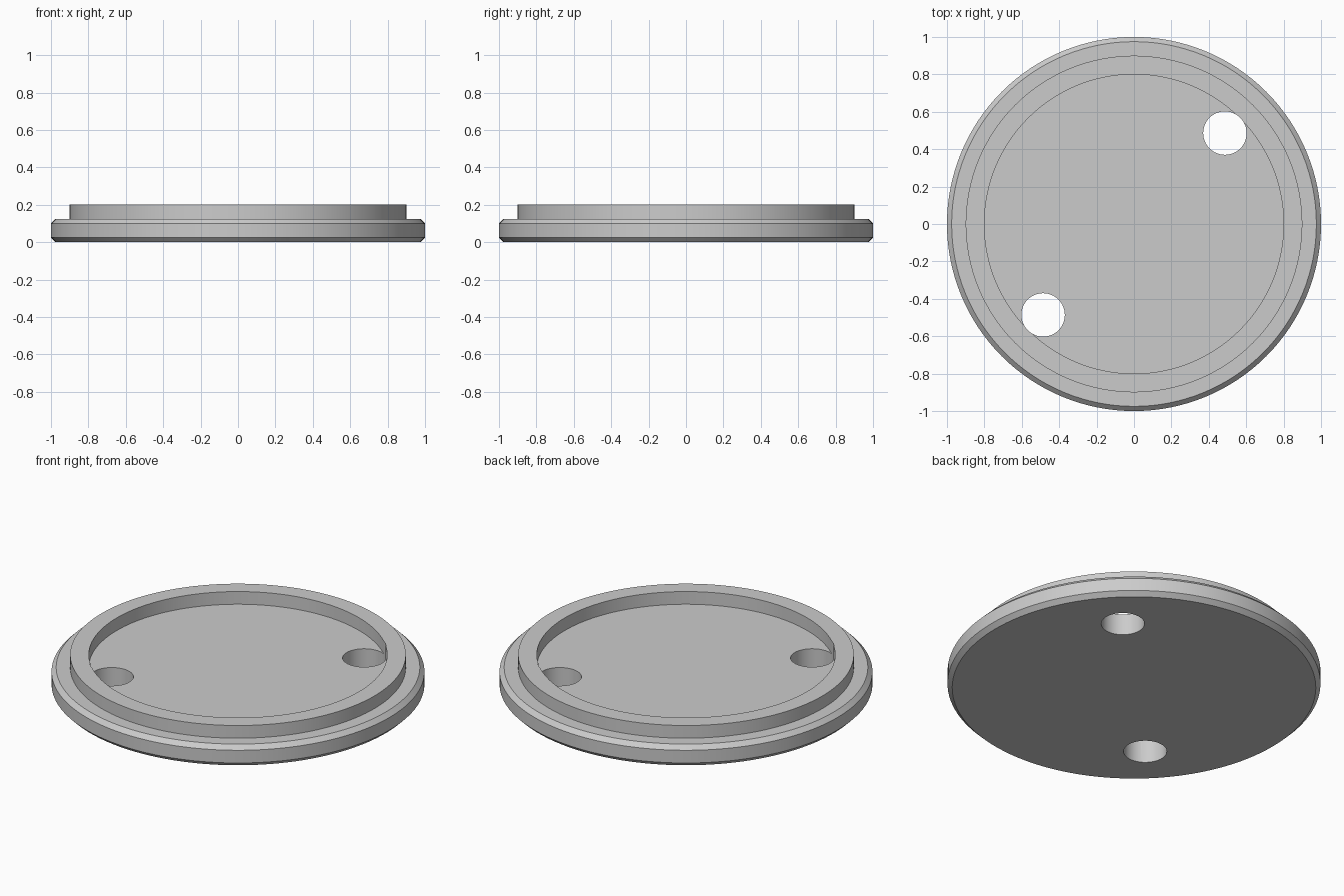
import bpy
import bmesh
from math import radians
from mathutils import Matrix, Vector

cube = bpy.data.objects.get("Cube")
if cube:
    bpy.data.objects.remove(cube, do_unlink=True)

SEGMENTS = 128
RADIUS, CHAMFER, PLATE_TOP = 1.0, 0.025, 0.125
RIM_OUTER, RIM_INNER, RIM_TOP = 0.9, 0.8, 0.2
HOLE_RADIUS, HOLE_OFFSET = 0.116, 0.486

grey = bpy.data.materials.new("plain grey")
grey.use_nodes = True
colour = (0.6, 0.6, 0.6, 1)
grey.diffuse_color = colour
grey.node_tree.nodes["Principled BSDF"].inputs["Base Color"].default_value = colour


def add_object(name, bm):
    bmesh.ops.recalc_face_normals(bm, faces=bm.faces)
    mesh = bpy.data.meshes.new(name)
    bm.to_mesh(mesh)
    bm.free()
    mesh.materials.append(grey)
    obj = bpy.data.objects.new(name, mesh)
    bpy.context.collection.objects.link(obj)
    return obj


def lathe(name, profile):
    """Revolve (radius, height) points about z and cap both ends."""
    bm = bmesh.new()
    verts = [bm.verts.new((r, 0, z)) for r, z in profile]
    edges = [bm.edges.new(pair) for pair in zip(verts, verts[1:])]
    bmesh.ops.spin(bm, geom=verts + edges, cent=(0, 0, 0), axis=(0, 0, 1),
                   angle=radians(360), steps=SEGMENTS, use_merge=True)
    bmesh.ops.remove_doubles(bm, verts=bm.verts, dist=1e-5)
    bmesh.ops.holes_fill(bm, edges=[e for e in bm.edges if e.is_boundary], sides=0)
    return add_object(name, bm)


# Chamfered plate with a raised ring around a flat floor
lid = lathe("lid", [
    (RADIUS - CHAMFER, 0), (RADIUS, CHAMFER),
    (RADIUS, PLATE_TOP - CHAMFER), (RADIUS - CHAMFER, PLATE_TOP),
    (RIM_OUTER, PLATE_TOP), (RIM_OUTER, RIM_TOP),
    (RIM_INNER, RIM_TOP), (RIM_INNER, PLATE_TOP),
])

# Two opposite through holes that just nick the ring
bpy.context.view_layer.objects.active = lid
lid.select_set(True)
for side in (1, -1):
    bm = bmesh.new()
    place = Matrix.Translation(Vector((side * HOLE_OFFSET, side * HOLE_OFFSET, 0)))
    bmesh.ops.create_cone(bm, cap_ends=True, segments=64, radius1=HOLE_RADIUS,
                          radius2=HOLE_RADIUS, depth=1, matrix=place)
    cutter = add_object("hole_cutter", bm)
    cutter.hide_render = True
    cut = lid.modifiers.new("hole", "BOOLEAN")
    cut.operation = "DIFFERENCE"
    cut.solver = "EXACT"
    cut.object = cutter
    bpy.ops.object.modifier_apply(modifier=cut.name)
    bpy.data.objects.remove(cutter, do_unlink=True)

# Smooth round walls, crisp edges
bpy.ops.object.shade_smooth_by_angle(angle=radians(30))
